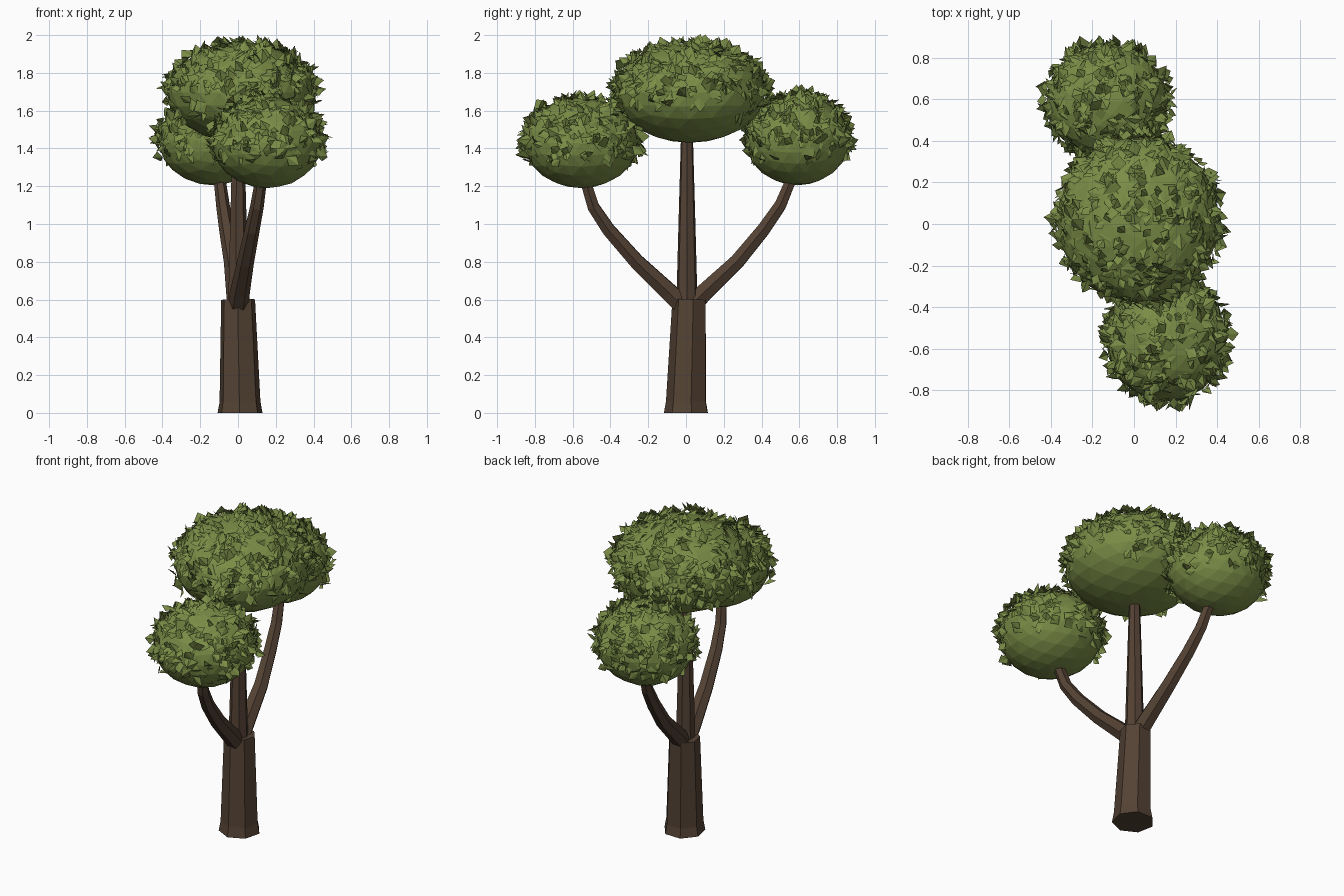
import bpy, bmesh, math, random
from mathutils import Vector, Matrix

random.seed(7)
cube = bpy.data.objects.get("Cube")
if cube:
    bpy.data.objects.remove(cube, do_unlink=True)


def make_material(name, color):
    m = bpy.data.materials.new(name)
    m.use_nodes = True
    m.diffuse_color = color
    m.node_tree.nodes["Principled BSDF"].inputs["Base Color"].default_value = color
    return m


bark = make_material("brown bark", (0.088, 0.054, 0.034, 1))
foliage = make_material("leaf green", (0.195, 0.265, 0.062, 1))


def add_object(name, bm, material):
    mesh = bpy.data.meshes.new(name)
    bm.to_mesh(mesh)
    bm.free()
    mesh.materials.append(material)
    ob = bpy.data.objects.new(name, mesh)
    bpy.context.collection.objects.link(ob)
    return ob


def tube(name, path, radii, sides, turn=0.0):
    """Tapered faceted tube whose rings follow the path direction."""
    bm = bmesh.new()
    pts = [Vector(p) for p in path]
    rings = []
    for i, (p, r) in enumerate(zip(pts, radii)):
        d = pts[min(i + 1, len(pts) - 1)] - pts[max(i - 1, 0)]
        q = Vector((0, 0, 1)).rotation_difference(d)
        ring = []
        for k in range(sides):
            a = turn + math.tau * k / sides
            ring.append(bm.verts.new(p + q @ Vector((math.cos(a), math.sin(a), 0)) * r))
        rings.append(ring)
    for a, b in zip(rings, rings[1:]):
        for k in range(sides):
            n = (k + 1) % sides
            bm.faces.new((a[k], a[n], b[n], b[k]))
    bm.faces.new(rings[0][::-1])
    bm.faces.new(rings[-1])
    return add_object(name, bm, bark)


# Trunk with a flared foot, and three limbs
tube("trunk", [(0.01, 0.005, 0), (0.01, 0.005, 0.06), (0, 0.02, 0.6)],
     [0.122, 0.111, 0.092], 7, 0.2)
tube("middle_branch", [(0, 0.005, 0.56), (0, 0.005, 1.0), (0, 0.005, 1.55)],
     [0.058, 0.046, 0.03], 7)
tube("front_branch", [(0, -0.01, 0.56), (0.01, -0.09, 0.64), (0.04, -0.26, 0.80), (0.075, -0.41, 0.97),
                      (0.1, -0.49, 1.09), (0.12, -0.53, 1.22), (0.13, -0.54, 1.32)],
     [0.055, 0.053, 0.045, 0.04, 0.036, 0.032, 0.03], 6)
tube("back_branch", [(0, 0.02, 0.56), (-0.01, 0.1, 0.64), (-0.03, 0.27, 0.80), (-0.06, 0.41, 0.97),
                     (-0.08, 0.5, 1.1), (-0.095, 0.55, 1.22), (-0.1, 0.56, 1.32)],
     [0.055, 0.053, 0.045, 0.04, 0.036, 0.032, 0.03], 6)


def crown(name, center, radii):
    """Faceted ellipsoid core."""
    bm = bmesh.new()
    bmesh.ops.create_icosphere(bm, subdivisions=3, radius=1)
    for v in bm.verts:
        v.co = Vector(center) + Vector(c * r for c, r in zip(v.co, radii))
    add_object(name, bm, foliage)


def leaves(name, center, radii, count):
    """Folded pointed leaves scattered over the upper shell."""
    bm = bmesh.new()
    while count:
        d = Vector((random.gauss(0, 1), random.gauss(0, 1), random.gauss(0, 1))).normalized()
        if d.z < random.uniform(-0.55, 0.1):
            continue
        count -= 1
        p = Vector(center) + Vector(c * r for c, r in zip(d, radii))
        normal = Vector(c / r for c, r in zip(d, radii)).normalized()
        basis = normal.to_track_quat('Z', 'Y').to_matrix()
        spin = Matrix.Rotation(random.uniform(0, math.tau), 3, 'Z')
        tilt = Matrix.Rotation(random.uniform(-0.15, 0.85), 3, 'Y')
        rot = basis @ spin @ tilt.inverted()
        s = random.uniform(0.055, 0.085)
        w = s * random.uniform(0.33, 0.5)
        fold = s * random.uniform(0.05, 0.2)
        skew = s * random.uniform(0.35, 0.6)
        shape = [(0, 0, 0), (skew, -w, -fold), (s, 0, 0), (s * 0.5, w, -fold)]
        a, b, c, e = [bm.verts.new(p + rot @ Vector(q)) for q in shape]
        bm.faces.new((a, b, c))
        bm.faces.new((a, c, e))
    add_object(name, bm, foliage)


# Three leafy crowns
for part, center, radii, count in [
        ("top", (0.02, 0.02, 1.695), (0.39, 0.40, 0.265), 620),
        ("front", (0.155, -0.555, 1.43), (0.29, 0.3, 0.24), 440),
        ("back", (-0.13, 0.59, 1.445), (0.29, 0.275, 0.24), 440)]:
    crown(part + "_crown", center, radii)
    leaves(part + "_leaves", center, radii, count)
